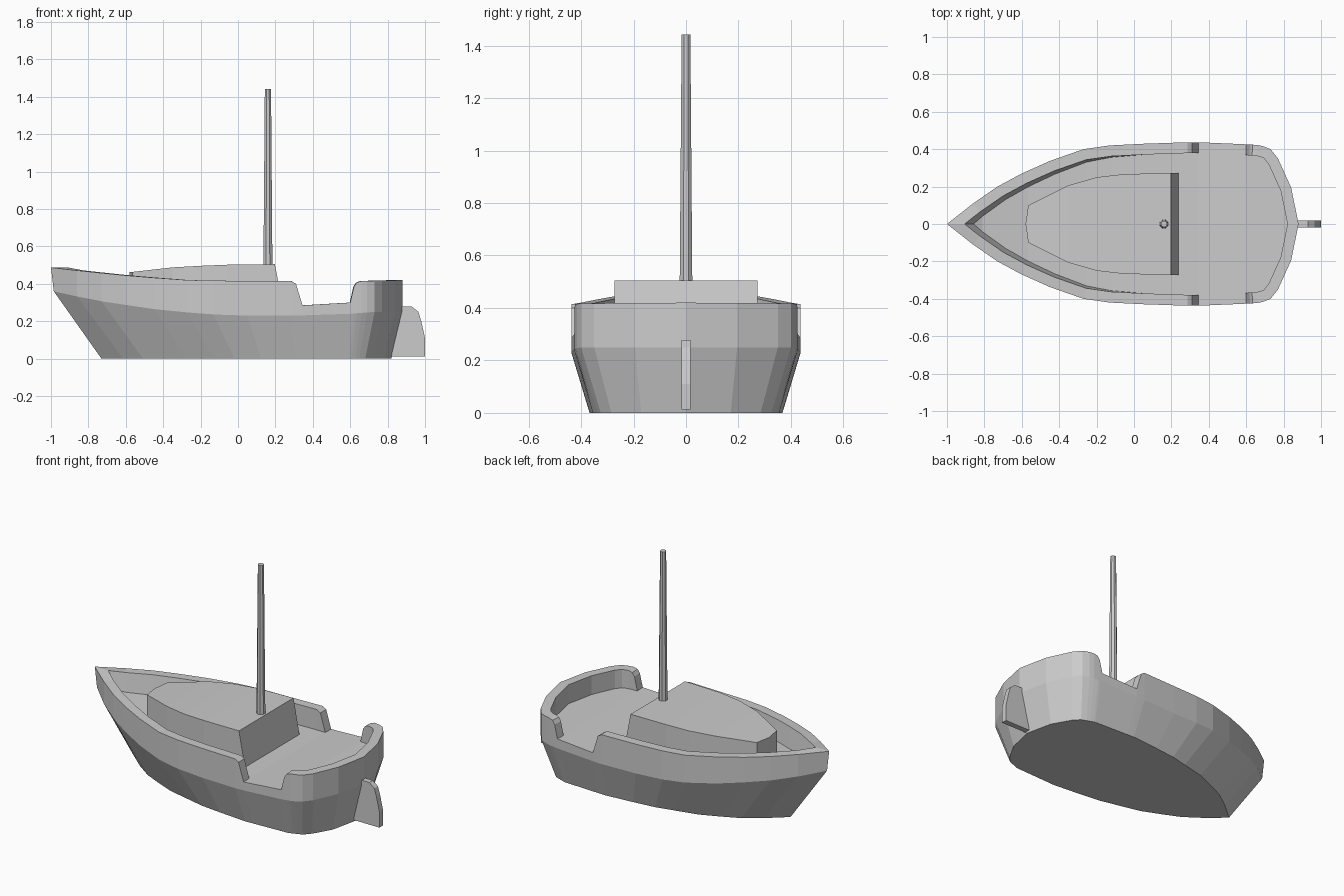
import bpy, bmesh
from mathutils import Vector

if "Cube" in bpy.data.objects:
    bpy.data.objects.remove(bpy.data.objects["Cube"])


def interp(pts, x):
    """Piecewise linear lookup in a short list of (x, value)."""
    if x <= pts[0][0]:
        return pts[0][1]
    for (x0, v0), (x1, v1) in zip(pts, pts[1:]):
        if x <= x1:
            return v0 + (v1 - v0) * (x - x0) / (x1 - x0)
    return pts[-1][1]


def inset(outline, dists):
    """Mitred inset of a half outline that starts and ends on y = 0."""
    pts = [Vector(p) for p in outline]
    flip = lambda p: Vector((p.x, -p.y))
    ring = [flip(pts[1])] + pts + [flip(pts[-2])]
    out = []
    for i, d in enumerate(dists):
        a = (ring[i + 1] - ring[i]).normalized()
        b = (ring[i + 2] - ring[i + 1]).normalized()
        na, nb = Vector((a.y, -a.x)), Vector((b.y, -b.x))
        out.append(ring[i + 1] + (na + nb) * d / (1 + na.dot(nb)))
    return out


def finish(name, bm):
    bmesh.ops.remove_doubles(bm, verts=bm.verts, dist=0.0008)
    bmesh.ops.recalc_face_normals(bm, faces=bm.faces)
    me = bpy.data.meshes.new(name)
    bm.to_mesh(me)
    bm.free()
    ob = bpy.data.objects.new(name, me)
    bpy.context.collection.objects.link(ob)
    return ob


def mirrored_loft(name, sections):
    """Skin neighbouring half sections on both sides of y = 0."""
    bm = bmesh.new()
    for s in (1, -1):
        rows = [[bm.verts.new((x, s * y, z)) for x, y, z in sec] for sec in sections]
        for r0, r1 in zip(rows, rows[1:]):
            for i in range(len(r0) - 1):
                bm.faces.new((r0[i], r1[i], r1[i + 1], r0[i + 1]))
    return finish(name, bm)


# Sheer, deck and bottom curves along the length
KNUCKLE = [(-1, .36), (-.72, .305), (-.45, .265), (-.2, .24), (0, .23), (.3, .23), (.6, .24), (.73, .25)]
DECK = [(-1, .38), (-.6, .32), (-.2, .29), (.34, .285), (.6, .30)]
RAIL = [(-1, .487), (-.8, .465), (-.55, .44), (-.27, .42), (0, .415), (.285, .415), (.31, .40),
        (.345, .285), (.60, .30), (.62, .385), (.635, .407), (.66, .415), (.88, .42)]
BOTTOM_X = [(-1, -.73), (-.27, -.13), (.3, .32), (.6, .58), (.73, .68), (.88, .82)]
BOTTOM_Y = [(-.73, 0), (-.55, .155), (-.3, .27), (0, .34), (.3, .368), (.6, .355), (.68, .325),
            (.717, .285), (.783, .17), (.82, 0)]
FLARE = [(-1, .03), (-.3, .014), (0, 0)]

# Hull with bulwarks, side openings and deck
outline = [(-1, 0), (-.86, .11), (-.73, .2), (-.6, .27), (-.45, .337), (-.27, .4), (-.13, .42),
           (.05, .429), (.285, .437), (.31, .437), (.345, .437), (.6, .426), (.62, .425),
           (.635, .424), (.66, .422), (.69, .416), (.73, .40), (.77, .35), (.84, .195), (.88, 0)]
inner_top = inset(outline, [.058] * len(outline))
inner_deck = inset(outline, [.058 + interp(FLARE, x) for x, y in outline])
hull = []
for (x, y), t, d in zip(outline, inner_top, inner_deck):
    bx, zd = interp(BOTTOM_X, x), interp(DECK, x)
    hull.append([(bx, 0, 0), (bx, interp(BOTTOM_Y, bx), 0), (max(x, -.985), y, interp(KNUCKLE, x)),
                 (x, y, interp(RAIL, x)), (t.x, t.y, interp(RAIL, x)), (d.x, d.y, zd), (d.x, 0, zd)])
mirrored_loft("hull", hull)

# Cabin with a raked rear wall
ROOF = [(-.58, .462), (-.35, .488), (-.1, .502), (.2, .505)]
cabin = []
for x, y in [(-.58, 0), (-.565, .1), (-.35, .207), (-.2, .25), (-.05, .267), (.197, .272), (.197, 0)]:
    base = .24 if x > .1 else x
    cabin.append([(base, y, interp(DECK, base) - .005), (x, y, interp(ROOF, x)), (x, 0, interp(ROOF, x))])
mirrored_loft("cabin", cabin)

# Tapered octagonal mast
bpy.ops.mesh.primitive_cone_add(vertices=8, radius1=.026, radius2=.018, depth=.945,
                                location=(.16, 0, .9705), rotation=(0, 0, .3927))
bpy.context.object.name = "mast"

# Rudder plate
bm = bmesh.new()
profile = [(.82, .012), (1, .012), (1, .11), (.98, .2), (.965, .25), (.93, .278), (.87, .278)]
face = bm.faces.new([bm.verts.new((x, -.018, z)) for x, z in profile])
side = bmesh.ops.extrude_face_region(bm, geom=[face])
bmesh.ops.translate(bm, vec=(0, .036, 0), verts=[v for v in side["geom"] if isinstance(v, bmesh.types.BMVert)])
if not face.is_valid or len(bm.faces) < len(profile) + 2:
    bm.faces.new([v for v in bm.verts if v.co.y < 0])
finish("rudder", bm)
